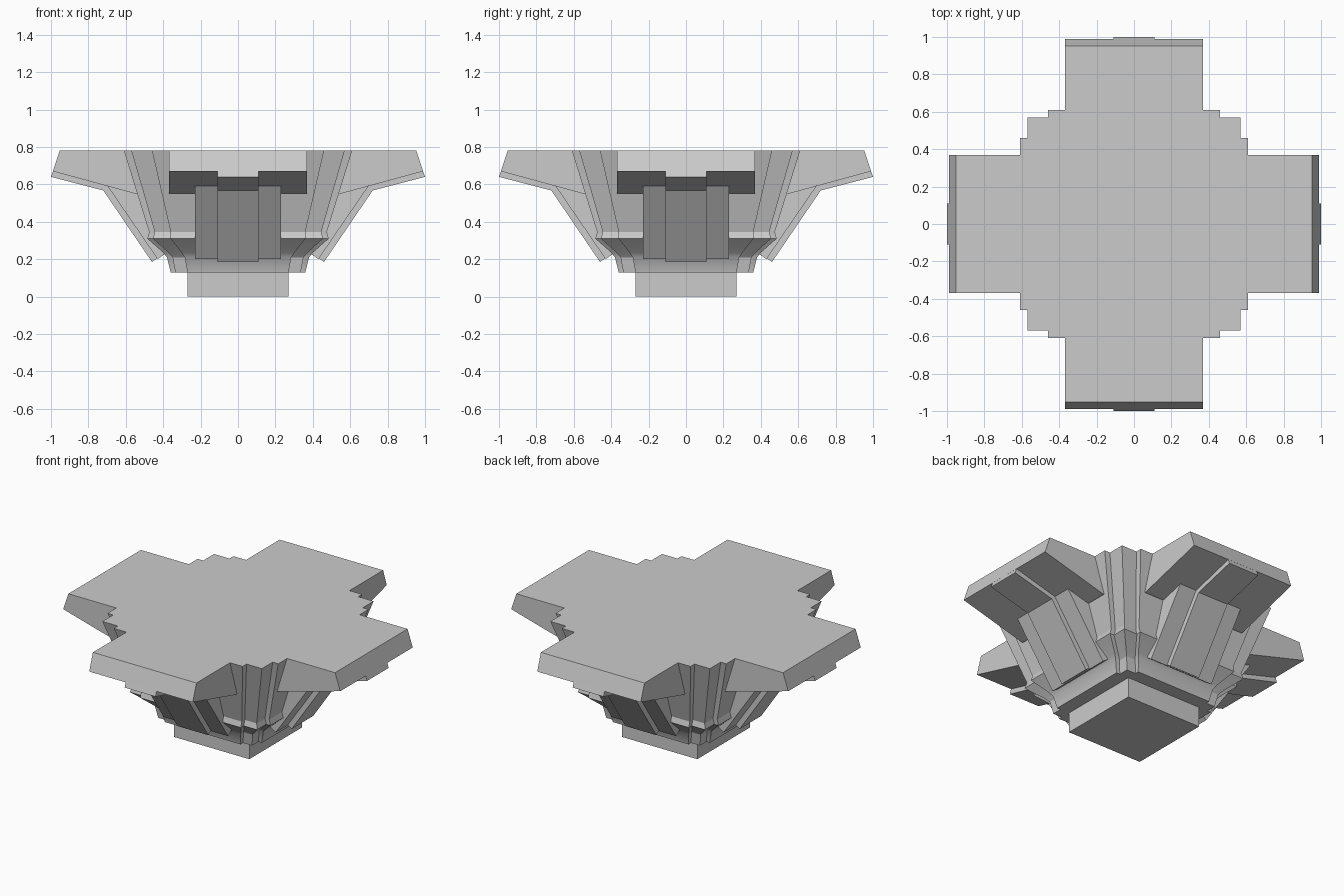
import bpy, bmesh, math

if "Cube" in bpy.data.objects:
    bpy.data.objects.remove(bpy.data.objects["Cube"], do_unlink=True)

grey = bpy.data.materials.new("stone grey")
grey.use_nodes = True
color = (0.6, 0.6, 0.6, 1)
grey.diffuse_color = color
grey.node_tree.nodes["Principled BSDF"].inputs["Base Color"].default_value = color


def loft(name, rings, smooth=None):
    """Skin a stack of closed rings and cap both ends."""
    bm = bmesh.new()
    loops = [[bm.verts.new(p) for p in ring] for ring in rings]
    n = len(loops[0])
    for low, high in zip(loops, loops[1:]):
        for i in range(n):
            j = (i + 1) % n
            bm.faces.new((low[i], low[j], high[j], high[i]))
    bm.faces.new(loops[0][::-1])
    bm.faces.new(loops[-1])
    bmesh.ops.recalc_face_normals(bm, faces=bm.faces)
    mesh = bpy.data.meshes.new(name)
    bm.to_mesh(mesh)
    bm.free()
    mesh.materials.append(grey)
    obj = bpy.data.objects.new(name, mesh)
    bpy.context.collection.objects.link(obj)
    if smooth:
        bpy.ops.object.select_all(action="DESELECT")
        obj.select_set(True)
        bpy.context.view_layer.objects.active = obj
        bpy.ops.object.shade_smooth_by_angle(angle=math.radians(smooth))
    return obj


def stepped_ring(z, outer, middle, inner):
    """Square outline with two notches at each corner."""
    quarter = [(outer, inner), (middle, inner), (middle, middle),
               (inner, middle), (inner, outer)]
    ring = []
    for _ in range(4):
        ring += [(x, y, z) for x, y in quarter]
        quarter = [(-y, x) for x, y in quarter]
    return ring


def slab(name, profile, half_width, angle):
    """Extrude a side profile (distance, height) across and turn it outward."""
    obj = loft(name, [[(d, w, z) for d, z in profile]
                      for w in (-half_width, half_width)])
    obj.rotation_euler.z = angle
    return obj


# Foot block
foot = 0.27
loft("foot_block", [[(-foot, -foot, z), (foot, -foot, z), (foot, foot, z),
                     (-foot, foot, z)] for z in (0, 0.14)])

# Flared central body: collar, cove, lip and sloping walls
loft("central_body", [stepped_ring(*level) for level in (
    (0.13, 0.36, 0.335, 0.27),
    (0.21, 0.38, 0.35, 0.285),
    (0.235, 0.40, 0.372, 0.302),
    (0.31, 0.485, 0.455, 0.36),
    (0.345, 0.475, 0.445, 0.36),
    (0.78, 0.61, 0.57, 0.46))], smooth=30)

# Four arms, each with a rib below and a two-layer sloping bracket
arm = [(0.3, 0.78), (0.953, 0.78), (0.99, 0.67), (0.55, 0.55), (0.3, 0.55)]
arm_rib = [(0.5, 0.7), (0.979, 0.7), (1.0, 0.64), (0.72, 0.567), (0.5, 0.52)]
bracket = [(0.5, 0.62), (0.71, 0.62), (0.697, 0.59), (0.43, 0.20),
           (0.38, 0.235), (0.44, 0.33)]
bracket_rib = [(0.5, 0.6), (0.72, 0.6), (0.72, 0.567), (0.46, 0.185),
               (0.39, 0.235), (0.44, 0.33)]
for k, side in enumerate(("left", "back", "right", "front")):
    turn = k * math.pi / 2
    slab(side + "_arm", arm, 0.37, turn)
    slab(side + "_arm_rib", arm_rib, 0.11, turn)
    slab(side + "_bracket", bracket, 0.23, turn)
    slab(side + "_bracket_rib", bracket_rib, 0.11, turn)
